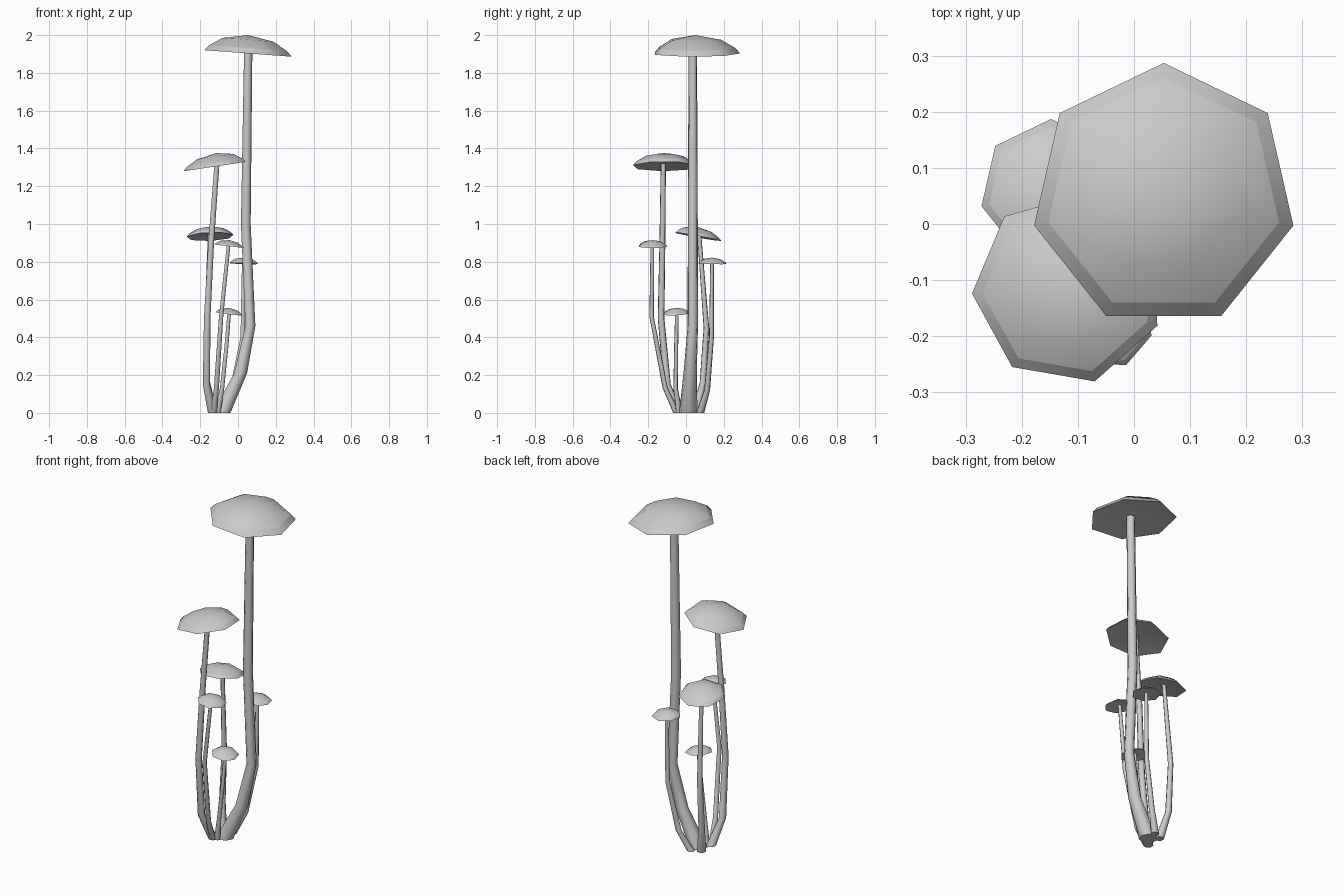
import bpy, bmesh, math
from mathutils import Vector

if "Cube" in bpy.data.objects:
    bpy.data.objects.remove(bpy.data.objects["Cube"])


def finish(name, bm):
    bmesh.ops.recalc_face_normals(bm, faces=bm.faces)
    for f in bm.faces:
        f.smooth = True
    me = bpy.data.meshes.new(name)
    bm.to_mesh(me)
    bm.free()
    ob = bpy.data.objects.new(name, me)
    bpy.context.collection.objects.link(ob)
    return ob


def bridge(bm, a, b):
    n = len(a)
    for i in range(n):
        bm.faces.new((a[i], a[(i + 1) % n], b[(i + 1) % n], b[i]))


def cap(name, centre, r, turn, slope_x, slope_y):
    """Seven-sided tilted cap: domed top, crisp rim band, hollow underside."""
    bm = bmesh.new()

    def vert(x, y, z):
        return bm.verts.new(Vector(centre) + Vector((x, y, z + x * slope_x + y * slope_y)))

    rings = []
    for k, h in ((1, 0), (0.89, 0.12), (0.58, 0.305)):
        ring = []
        for i in range(7):
            a = math.radians(turn) + math.tau * i / 7
            ring.append(vert(k * r * math.cos(a), k * r * math.sin(a), h * r))
        rings.append(ring)
    for a, b in zip(rings, rings[1:]):
        bridge(bm, a, b)
    for ring, h in ((rings[0], 0.1), (rings[-1], 0.41)):
        tip = vert(0, 0, h * r)
        for i in range(7):
            bm.faces.new((ring[i], ring[(i + 1) % 7], tip))
    # crisp rim and band edges
    for ring in rings[:2]:
        for i in range(7):
            bm.edges.get((ring[i], ring[(i + 1) % 7])).smooth = False
    finish(name, bm)


def stem(name, path, sides=7):
    """Bent tapering tube through (x, y, z, radius) stations."""
    bm = bmesh.new()
    rings = []
    for x, y, z, r in path:
        rings.append([bm.verts.new((x + r * math.cos(math.tau * i / sides),
                                    y + r * math.sin(math.tau * i / sides), z))
                      for i in range(sides)])
    for a, b in zip(rings, rings[1:]):
        bridge(bm, a, b)
    for ring in (rings[0], rings[-1]):
        e = bm.faces.new(ring)
        for edge in e.edges:
            edge.smooth = False
    finish(name, bm)


# name, cap (centre, radius, turn, tilt), stem stations
mushrooms = [
    ("tallest", ((0.053, 0.05, 1.903), 0.237, 90, -0.075, 0.0),
     [(-0.09, 0.012, 0.0, 0.05), (0.012, 0.022, 0.21, 0.036), (0.064, 0.036, 0.46, 0.028),
      (0.04, 0.036, 1.0, 0.027), (0.053, 0.036, 1.92, 0.023)]),
    ("second", ((-0.117, -0.115, 1.305), 0.172, 183, 0.15, 0.0),
     [(-0.135, -0.04, 0.0, 0.027), (-0.168, -0.1, 0.15, 0.02), (-0.164, -0.132, 0.5, 0.018),
      (-0.143, -0.125, 0.9, 0.016), (-0.112, -0.12, 1.32, 0.014)]),
    ("third", ((-0.148, 0.06, 0.933), 0.127, 90, 0.04, -0.18),
     [(-0.135, 0.05, 0.0, 0.025), (-0.165, 0.09, 0.16, 0.018), (-0.165, 0.108, 0.45, 0.015),
      (-0.15, 0.07, 0.945, 0.011)]),
    ("fourth", ((-0.046, -0.178, 0.882), 0.08, -15, -0.12, 0.0),
     [(-0.13, -0.05, 0.0, 0.018), (-0.115, -0.11, 0.13, 0.014), (-0.09, -0.182, 0.51, 0.012),
      (-0.05, -0.178, 0.89, 0.01)]),
    ("fifth", ((0.03, 0.138, 0.79), 0.079, 90, -0.03, -0.03),
     [(-0.085, 0.075, 0.0, 0.022), (-0.03, 0.112, 0.12, 0.016), (0.025, 0.135, 0.4, 0.013),
      (0.03, 0.138, 0.795, 0.01)]),
    ("smallest", ((-0.047, -0.053, 0.525), 0.075, 90, -0.12, 0.05),
     [(-0.11, -0.035, 0.0, 0.018), (-0.085, -0.055, 0.13, 0.012), (-0.062, -0.052, 0.35, 0.011),
      (-0.047, -0.048, 0.53, 0.01)]),
]

for name, cap_args, path in mushrooms:
    cap(name + "_mushroom_cap", *cap_args)
    stem(name + "_mushroom_stem", path)
